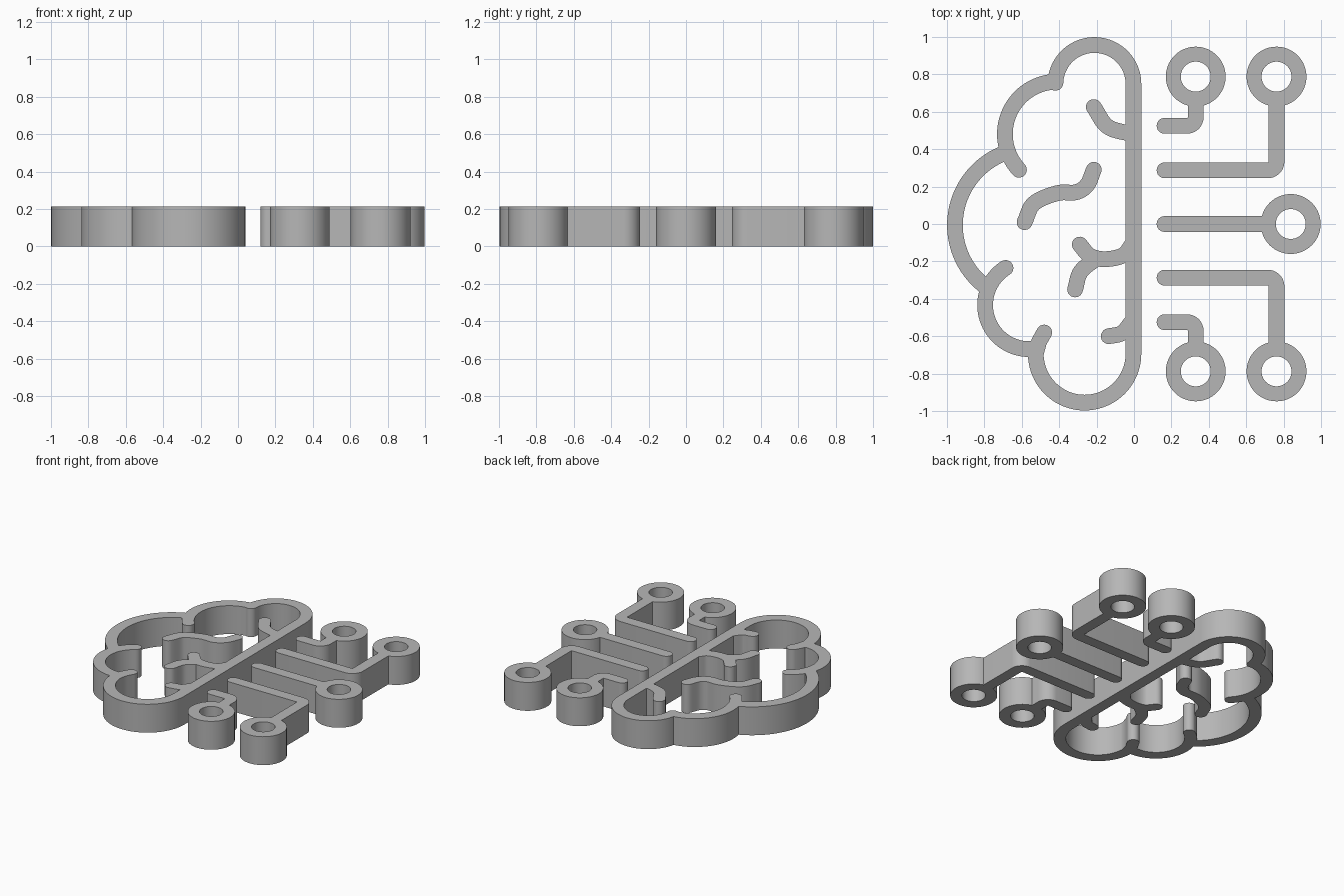
import bpy, bmesh
from math import cos, sin, pi, atan2
from mathutils import Vector

HEIGHT = 0.213
HALF = 0.042      # half the stroke width

if "Cube" in bpy.data.objects:
    bpy.data.objects.remove(bpy.data.objects["Cube"])

grey = bpy.data.materials.new("plain grey")
grey.use_nodes = True
grey.diffuse_color = (0.47, 0.47, 0.47, 1)
grey.node_tree.nodes["Principled BSDF"].inputs["Base Color"].default_value = grey.diffuse_color


def arc(a, b, c, n=40):
    """Points on the circle from a through b to c."""
    a, b, c = Vector(a), Vector(b), Vector(c)
    p, q = b - a, c - a
    d = 2 * (p.x * q.y - p.y * q.x)
    off = Vector((q.y * p.dot(p) - p.y * q.dot(q), p.x * q.dot(q) - q.x * p.dot(p))) / d
    centre, radius = a + off, off.length
    start = atan2(-off.y, -off.x)
    end = atan2(c.y - centre.y, c.x - centre.x)
    sweep = (end - start) % (2 * pi)
    if d < 0:
        sweep -= 2 * pi
    return [centre + radius * Vector((cos(start + sweep * i / n), sin(start + sweep * i / n)))
            for i in range(n + 1)]


def spline(points, n=8):
    """Smooth curve through a few points."""
    p = [Vector(q) for q in points]
    p = [2 * p[0] - p[1]] + p + [2 * p[-1] - p[-2]]
    out = []
    for k in range(1, len(p) - 2):
        for i in range(n):
            t = i / n
            out.append(0.5 * (2 * p[k] + (p[k + 1] - p[k - 1]) * t
                       + (2 * p[k - 1] - 5 * p[k] + 4 * p[k + 1] - p[k + 2]) * t ** 2
                       + (3 * p[k] - p[k - 1] - 3 * p[k + 1] + p[k + 2]) * t ** 3))
    return out + [p[-2]]


def finish(name, bm):
    bmesh.ops.recalc_face_normals(bm, faces=bm.faces)
    mesh = bpy.data.meshes.new(name)
    bm.to_mesh(mesh)
    bm.free()
    mesh.materials.append(grey)
    obj = bpy.data.objects.new(name, mesh)
    bpy.context.collection.objects.link(obj)
    return obj


def extrude(bm, faces):
    new = bmesh.ops.extrude_face_region(bm, geom=faces)["geom"]
    verts = [v for v in new if isinstance(v, bmesh.types.BMVert)]
    bmesh.ops.translate(bm, verts=verts, vec=(0, 0, HEIGHT))


def stroke(name, path):
    """Round-ended wall that follows a path."""
    path = [Vector(p) for p in path]
    left, right = [], []
    for i, p in enumerate(path):
        t = (path[min(i + 1, len(path) - 1)] - path[max(i - 1, 0)]).normalized()
        side = Vector((-t.y, t.x)) * HALF
        left.append(p + side)
        right.append(p - side)

    def cap(centre, edge):
        a = atan2(edge.y - centre.y, edge.x - centre.x)
        return [centre + HALF * Vector((cos(a - pi * k / 12), sin(a - pi * k / 12)))
                for k in range(1, 12)]

    outline = left + cap(path[-1], left[-1]) + right[::-1] + cap(path[0], right[0])
    bm = bmesh.new()
    extrude(bm, [bm.faces.new([bm.verts.new((p.x, p.y, 0)) for p in outline])])
    return finish(name, bm)


def ring(name, x, y, outer=0.16, inner=0.08, n=64):
    bm = bmesh.new()
    loops = [[bm.verts.new((x + r * cos(2 * pi * i / n), y + r * sin(2 * pi * i / n), 0))
              for i in range(n)] for r in (outer, inner)]
    faces = [bm.faces.new((loops[0][i], loops[0][(i + 1) % n], loops[1][(i + 1) % n], loops[1][i]))
             for i in range(n)]
    extrude(bm, faces)
    return finish(name, bm)


def activate(obj):
    bpy.ops.object.select_all(action="DESELECT")
    obj.select_set(True)
    bpy.context.view_layer.objects.active = obj


def merge(base, others):
    """Fuse overlapping walls into one solid."""
    activate(base)
    for other in others:
        mod = base.modifiers.new("fuse", "BOOLEAN")
        mod.operation, mod.solver, mod.object = "UNION", "EXACT", other
        bpy.ops.object.modifier_apply(modifier=mod.name)
        bpy.data.objects.remove(other)
    return base


# Brain half: midline with the top and bottom lobes
brain = stroke("brain_outline",
               [(-0.48, -0.58), (-0.508, -0.63)]
               + arc((-0.525, -0.695), (-0.265, -0.955), (-0.003, -0.695))
               + arc((-0.003, 0.745), (-0.213, 0.957), (-0.42, 0.755)))

# Side lobes
lobes = [stroke("lobe", arc(*points)) for points in (
    [(-0.43, 0.76), (-0.69, 0.49), (-0.615, 0.29)],
    [(-0.69, 0.38), (-0.957, 0.01), (-0.80, -0.33)],
    [(-0.687, -0.235), (-0.796, -0.435), (-0.54, -0.668)])]

# Folds that grow from the midline
folds = [stroke("fold", spline(points)) for points in (
    [(-0.215, 0.625), (-0.14, 0.52), (-0.01, 0.48)],
    [(-0.29, -0.11), (-0.235, -0.17), (-0.155, -0.188), (-0.06, -0.168), (-0.01, -0.11)],
    [(-0.315, -0.35), (-0.285, -0.255), (-0.2, -0.183)],
    [(-0.135, -0.6), (-0.065, -0.583), (-0.01, -0.52)])]
merge(brain, lobes + folds)

# Free S-shaped fold
s_fold = stroke("free_fold", spline([(-0.585, 0.01), (-0.535, 0.11), (-0.41, 0.165),
                                     (-0.31, 0.17), (-0.25, 0.21), (-0.215, 0.29)]))
parts = [brain, s_fold]

# Circuit traces with ring pads, mirrored front to back
START, BEND = 0.163, 0.046
for s, end in ((1, "back"), (-1, "front")):
    for label, x, y in (("short", 0.33, 0.525), ("long", 0.762, 0.287)):
        c = BEND * (1 - cos(pi / 4))
        corner = arc((x - BEND, s * y), (x - c, s * (y + c)), (x, s * (y + BEND)), 12)
        trace = stroke(f"{end}_{label}_trace", [(START, s * y)] + corner + [(x, s * 0.66)])
        parts.append(merge(trace, [ring("pad", x, s * 0.788)]))
middle = stroke("middle_trace", [(START, 0), (0.71, 0)])
parts.append(merge(middle, [ring("pad", 0.838, 0)]))

for obj in parts:
    activate(obj)
    bpy.ops.object.shade_smooth_by_angle(angle=pi / 6)
